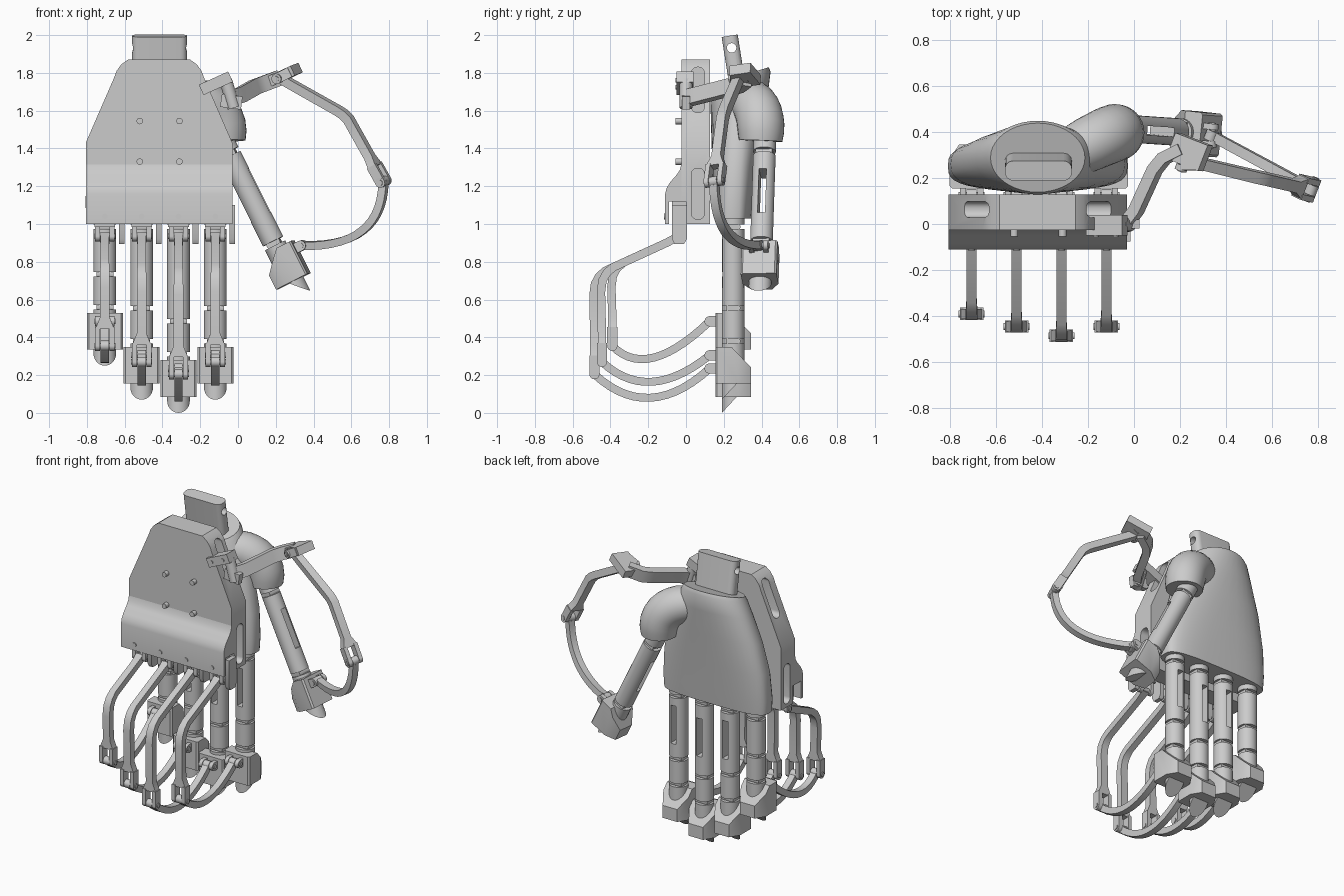
import bpy, bmesh, math
from mathutils import Vector, Matrix

if "Cube" in bpy.data.objects:
    bpy.data.objects.remove(bpy.data.objects["Cube"])

V = Vector
X, Y, Z = V((1, 0, 0)), V((0, 1, 0)), V((0, 0, 1))


def loft(name, rings):
    bm = bmesh.new()
    vs = [[bm.verts.new(p) for p in r] for r in rings]
    n = len(vs[0])
    for a, b in zip(vs, vs[1:]):
        for i in range(n):
            bm.faces.new((a[i], a[(i + 1) % n], b[(i + 1) % n], b[i]))
    bm.faces.new(vs[0][::-1])
    bm.faces.new(vs[-1])
    bmesh.ops.recalc_face_normals(bm, faces=bm.faces)
    me = bpy.data.meshes.new(name)
    bm.to_mesh(me)
    bm.free()
    ob = bpy.data.objects.new(name, me)
    bpy.context.collection.objects.link(ob)
    return ob


def prism(name, pts, axis, a, b):
    put = {'x': lambda p, t: (t, p[0], p[1]), 'y': lambda p, t: (p[0], t, p[1]),
           'z': lambda p, t: (p[0], p[1], t)}[axis]
    return loft(name, [[put(p, t) for p in pts] for t in (a, b)])


def box(name, lo, hi):
    return prism(name, [(lo[0], lo[1]), (hi[0], lo[1]), (hi[0], hi[1]), (lo[0], hi[1])], 'z', lo[2], hi[2])


def tangents(pts):
    seg = [(b - a).normalized() for a, b in zip(pts, pts[1:])]
    return [seg[0]] + [(a + b).normalized() for a, b in zip(seg, seg[1:])] + [seg[-1]], seg


def tube(name, pts, radii, n=24):
    pts = [V(p) for p in pts]
    tans, _ = tangents(pts)
    ref = X if abs(tans[0].y) > 0.8 else Y
    rings = []
    for p, t, r in zip(pts, tans, radii):
        u = t.cross(ref).normalized()
        v = t.cross(u)
        rings.append([p + r * (u * math.cos(k * math.tau / n) + v * math.sin(k * math.tau / n)) for k in range(n)])
    return loft(name, rings)


def sweep(name, pts, w, hw, ht):
    """Flat bar along a path; w is the width direction."""
    pts, w = [V(p) for p in pts], w.normalized()
    hw = hw if isinstance(hw, list) else [hw] * len(pts)
    tans, seg = tangents(pts)
    rings = []
    for i, (p, t, h) in enumerate(zip(pts, tans, hw)):
        n = t.cross(w).normalized() * ht / max(0.6, t.dot(seg[min(i, len(seg) - 1)]))
        rings.append([p + w * h + n, p + w * h - n, p - w * h - n, p - w * h + n])
    return loft(name, rings)


def arc(a, m, b, n=14):
    a, m, b = V(a), V(m), V(b)
    c = 2 * m - (a + b) / 2
    return [a * (1 - t) ** 2 + c * 2 * t * (1 - t) + b * t * t for t in (i / n for i in range(n + 1))]


def fork(name, p, d, w, length):
    """Clevis: two rounded prongs and a pin at p, body in direction d."""
    p, d, w = V(p), V(d).normalized(), V(w).normalized()
    for s in (-1, 1):
        o = p + w * s * 0.038
        sweep(name + "_prong", [o, o + d * length], w, 0.013, 0.027)
        tube(name + "_prong_end", [o - w * 0.013, o + w * 0.013], [0.027] * 2)
    tube(name + "_pin", [p - w * 0.056, p + w * 0.056], [0.015] * 2, 16)


def slice_off(ob, co, no):
    bm = bmesh.new()
    bm.from_mesh(ob.data)
    r = bmesh.ops.bisect_plane(bm, geom=bm.verts[:] + bm.edges[:] + bm.faces[:], plane_co=co, plane_no=no, clear_outer=True)
    edges = [e for e in r['geom_cut'] if isinstance(e, bmesh.types.BMEdge)]
    bmesh.ops.contextual_create(bm, geom=edges)
    bmesh.ops.recalc_face_normals(bm, faces=bm.faces)
    bm.to_mesh(ob.data)
    bm.free()


def subtract(ob, *cutters):
    bpy.context.view_layer.objects.active = ob
    for c in cutters:
        m = ob.modifiers.new("cut", 'BOOLEAN')
        m.operation, m.solver, m.object = 'DIFFERENCE', 'EXACT', c
        bpy.ops.object.modifier_apply(modifier=m.name)
        bpy.data.objects.remove(c)


def rounded(cx, cy, hx, hy, r, k=6):
    pts = []
    for q, (sx, sy) in enumerate(((1, 1), (-1, 1), (-1, -1), (1, -1))):
        for i in range(k + 1):
            a = (q + i / k) * math.pi / 2
            pts.append((cx + sx * (hx - r) + r * math.cos(a), cy + sy * (hy - r) + r * math.sin(a)))
    return pts


# back plate with lower housing, channel and side pockets
CX = -0.418
half = [(0.388, 1.0), (0.388, 1.43), (0.24, 1.77), (0.225, 1.81), (0.2, 1.845), (0.165, 1.87)]
plate = prism("back_plate", [(CX + x, z) for x, z in half] + [(CX - x, z) for x, z in half[::-1]], 'y', -0.025, 0.128)
cut = [box("channel", (-0.9, -0.09, 0.9), (0.1, 0.0, 1.12))]
for s in (-1, 1):
    for lo, hi, z, hz in ((0.3, 0.5, 1.16, 0.135), (0.15, 0.5, 1.71, 0.12)):
        cut.append(prism("pocket", rounded(0.063, z, 0.034, hz, 0.03), 'x', *sorted((CX + s * lo, CX + s * hi))))
subtract(plate, *cut)
prism("lower_housing", [(-0.11, 1.0), (-0.11, 1.16), (-0.103, 1.19), (-0.085, 1.22), (-0.05, 1.26), (-0.033, 1.285),
      (-0.024, 1.32), (-0.01, 1.32), (-0.01, 1.12), (-0.09, 1.12), (-0.09, 1.0)], 'x', CX - 0.388, CX + 0.388)
for x in (-0.52, -0.31):
    for z in (1.33, 1.545):
        tube("plate_stud", [(x, -0.055, z), (x, 0, z)], [0.017] * 2, 16)

# palm body, lofted from knuckles to wrist collar
rings = []
for z, hx, cy, hy, e in ((1.03, 0.385, 0.25, 0.095, 0.6), (1.12, 0.39, 0.252, 0.105, 0.65), (1.3, 0.378, 0.26, 0.12, 0.75),
                         (1.5, 0.33, 0.272, 0.138, 0.85), (1.66, 0.268, 0.282, 0.152, 0.95),
                         (1.76, 0.222, 0.288, 0.16, 1), (1.785, 0.205, 0.288, 0.15, 1)):
    ring = []
    for k in range(40):
        c, s = math.cos(k * math.tau / 40), math.sin(k * math.tau / 40)
        y = cy + hy * math.copysign(abs(s) ** e, s)
        ring.append((CX + hx * math.copysign(abs(c) ** e, c), y, z + (y - 0.29) * 0.3 * (z - 1.03) / 0.75))
    rings.append(ring)
loft("palm", rings)

# thumb root bulging out of the palm
tube("thumb_root", arc((-0.33, 0.28, 1.66), (-0.135, 0.375, 1.61), (-0.075, 0.395, 1.44), 10),
     [0.09, 0.105, 0.115, 0.12, 0.122, 0.124, 0.125, 0.125, 0.125, 0.122, 0.115], 32)

# wrist tang, tilted, with a cross hole
tang = prism("wrist_tang", rounded(0, 0, 0.145, 0.043, 0.035), 'z', 0, 0.28)
subtract(tang, tube("hole", [(-0.3, 0, 0.215), (0.3, 0, 0.215)], [0.025] * 2))
tang.data.transform(Matrix.Translation((-0.415, 0.275, 1.72)) @ Matrix.Rotation(math.radians(9), 4, 'X'))


def digit(name, M, length, joints):
    """Finger with its tip at the local origin, pointing down -z, cuff lug on -y."""
    R = M.to_3x3()
    ends = [0] + joints + [length]
    for i, (lo, hi) in enumerate(zip(ends, ends[1:])):
        lo, hi = lo + (0.012 if i else 0), hi - 0.012
        seg = tube(name + "_segment", [(0, 0, lo), (0, 0, hi)], [0.06] * 2, 28)
        if i == 0:
            slice_off(seg, (0, -0.06, 0), (0, 0.14, -0.13))
        if hi - lo > 0.35:
            mid = (lo + hi) / 2 + 0.02
            subtract(seg, box("slot", (-0.02, -0.1, mid - 0.13), (0.02, 0.1, mid + 0.13)))
        seg.data.transform(M)
    for j in joints:
        tube(name + "_joint", [M @ V((-0.045, 0, j)), M @ V((0.045, 0, j))], [0.038] * 2)
    cuff = prism(name + "_cuff", [(-0.095, -0.085), (-0.085, -0.095), (0.085, -0.095), (0.095, -0.085),
                 (0.095, 0.03), (0.055, 0.095), (-0.055, 0.095), (-0.095, 0.03)], 'z', 0.085, 0.28)
    slice_off(cuff, (0, -0.01, 0.28), (0, 1.05, 1))
    cuff.data.transform(M)
    lug = M @ V((0, -0.125, 0.235))
    fork(name + "_cuff_lug", lug, R @ Y, R @ X, 0.05)
    return lug


def lower_link(name, pts, w):
    sweep(name, pts, w, 0.022, 0.021)
    for p in (pts[0], pts[-1]):
        tube(name + "_eye", [p - w * 0.022, p + w * 0.022], [0.027] * 2)


# four fingers with their linkages: x, tip height, link pivot y/z, arc mid y/z
for name, x, tip, py, pz, my, mz in (("little", -0.705, 0.25, -0.39, 0.355, -0.17, 0.293),
                                     ("ring", -0.51, 0.07, -0.445, 0.27, -0.18, 0.165),
                                     ("middle", -0.315, 0.0, -0.485, 0.205, -0.19, 0.08),
                                     ("index", -0.12, 0.07, -0.445, 0.27, -0.18, 0.165)):
    lug = digit(name + "_finger", Matrix.Translation((x, 0.25, tip)), 1.06 - tip, [0.31, 0.485, 0.985 - tip])
    zl = 0.93 + (py + 0.1) * 0.46
    path = [(x, -0.04, 0.935), (x, -0.1, 0.902), (x, py + 0.06, zl), (x, py + 0.025, zl - 0.03), (x, py + 0.003, zl - 0.07),
            (x, py - 0.005, zl - 0.13), (x, py, pz + 0.15), (x, py, pz + 0.09)]
    sweep(name + "_upper_link", path, X, [0.026, 0.022, 0.022, 0.024, 0.025, 0.026, 0.026, 0.05], 0.022)
    fork(name + "_link", (x, py, pz), Z, X, 0.1)
    lower_link(name + "_lower_link", arc((x, py, pz), (x, my, mz), lug), X)
    # hinge block, its prongs and the side tab
    box(name + "_hinge_block", (x - 0.055, -0.075, 0.985), (x + 0.055, 0.004, 1.12))
    fork(name + "_hinge", (x, -0.038, 0.935), Z, X, 0.08)
    prism(name + "_hinge_tab", [(-0.075, 1.1), (-0.075, 0.92), (-0.06, 0.895), (-0.01, 0.895), (0.004, 0.92), (0.004, 1.1)],
          'x', x + 0.075, x + 0.105)
    tube(name + "_housing_screw", [(x, -0.116, 1.04), (x, -0.1, 1.04)], [0.015] * 2, 16)

# thumb: local -z runs down the digit, local -y faces the linkage
d = V((0.447, -0.03, -0.894)).normalized()
f = V((0.89, -0.1, 0.44))
f = (f - d * f.dot(d)).normalized()
M = Matrix((f.cross(d), -f, -d)).transposed().to_4x4()
M.translation = (0.33, 0.39, 0.62)
lug = digit("thumb", M, 0.96, [0.31, 0.84])

# thumb linkage
w = V((0.356, 0.925, 0.138)).normalized()
pivot, top = V((0.77, 0.15, 1.225)), V((0.22, 0.28, 1.775))
bend = V((0.585, 0.193, 1.555))
up = (bend - pivot).normalized()
sweep("thumb_upper_link", [top, (0.29, 0.263, 1.735), (0.53, 0.205, 1.6), (0.56, 0.199, 1.58), bend, pivot + up * 0.15,
      pivot + up * 0.09], w, [0.022, 0.024, 0.026, 0.026, 0.026, 0.026, 0.05], 0.024)
fork("thumb_link", pivot, up, w, 0.1)
lower_link("thumb_lower_link", arc(pivot, (0.66, 0.21, 0.965), lug), w)
fork("thumb_arm_clevis", top, V((0.1, 0, 0.05)), w, 0.08)
sweep("thumb_clevis_block", [(0.17, 0.34, 1.755), (0.31, 0.285, 1.82)], w, 0.06, 0.028)

# swinging arm and its bracket on the plate
tilt = V((-0.3, 0, 0.95))
sweep("thumb_arm", [(-0.035, 0, 1.665), (0.01, 0.06, 1.68), (0.09, 0.235, 1.725), (0.13, 0.285, 1.74), (0.21, 0.325, 1.77)],
      tilt, 0.042, 0.025)
tube("thumb_arm_pivot", [(-0.065, 0, 1.76), (-0.022, 0, 1.615)], [0.034] * 2)
sweep("thumb_bracket", [(-0.195, -0.005, 1.71), (-0.04, -0.005, 1.78)], Y, 0.045, 0.03)
sweep("thumb_bracket_foot", [(-0.09, 0.0, 1.655), (0.02, 0.0, 1.64)], Y, 0.02, 0.035)
for x, z in ((-0.165, 1.725), (-0.08, 1.76)):
    tube("bracket_screw", [(x, -0.056, z), (x, -0.04, z)], [0.012] * 2, 12)

# smooth shading with sharp edges kept
bpy.ops.object.select_all(action='SELECT')
bpy.context.view_layer.objects.active = plate
bpy.ops.object.shade_smooth_by_angle(angle=math.radians(32))
